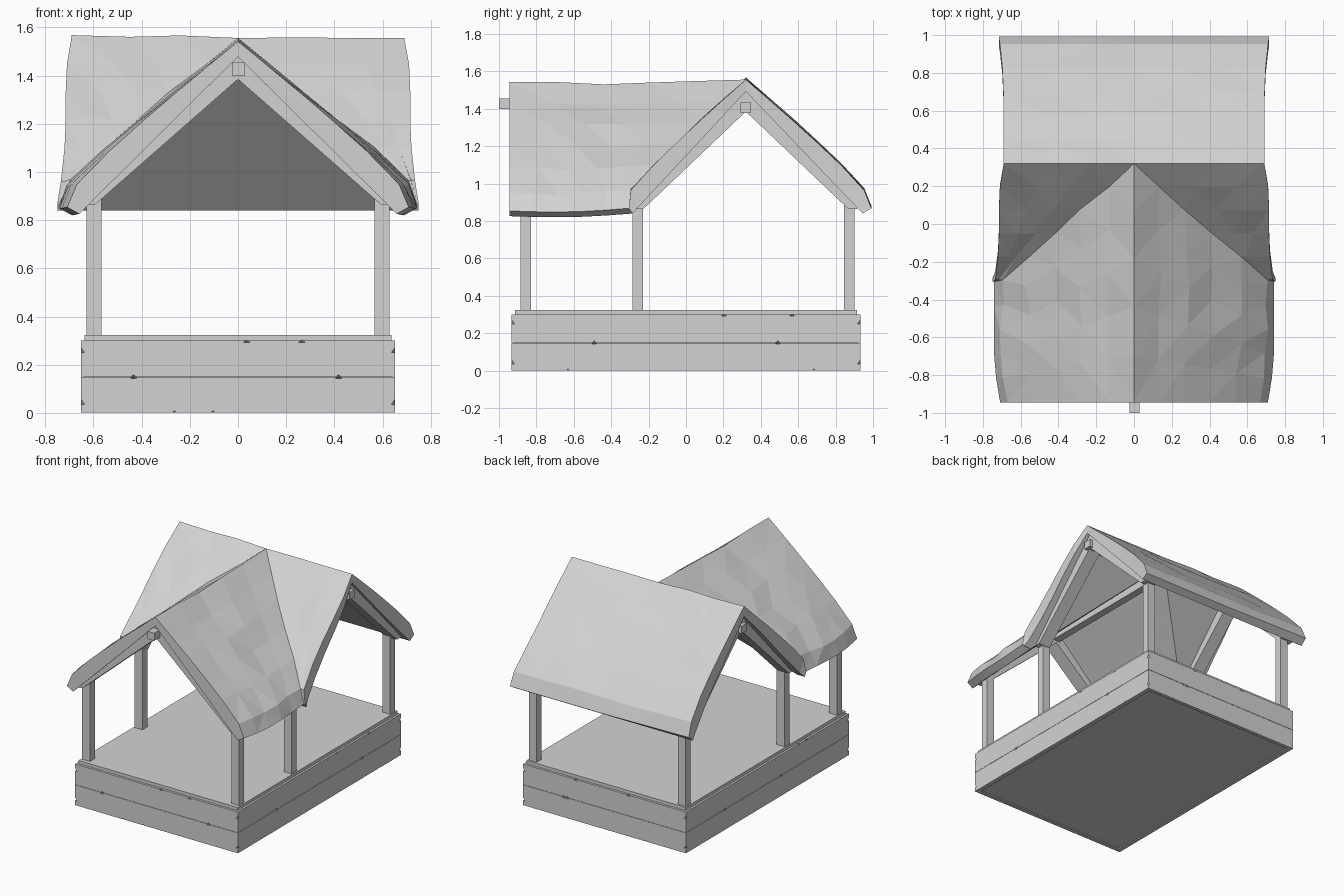
import bpy, bmesh, math, random
from mathutils import Vector

random.seed(4)
if "Cube" in bpy.data.objects:
    bpy.data.objects.remove(bpy.data.objects["Cube"])

grey = bpy.data.materials.new("plain grey")
grey.use_nodes = True
colour = (0.65, 0.65, 0.65, 1)
grey.diffuse_color = colour
grey.node_tree.nodes["Principled BSDF"].inputs["Base Color"].default_value = colour


def finish(name, bm):
    mesh = bpy.data.meshes.new(name)
    bm.to_mesh(mesh)
    bm.free()
    obj = bpy.data.objects.new(name, mesh)
    mesh.materials.append(grey)
    bpy.context.collection.objects.link(obj)
    return obj


def box(name, lo, hi):
    bm = bmesh.new()
    bmesh.ops.create_cube(bm, size=1)
    lo, hi = Vector(lo), Vector(hi)
    size = Vector(abs(c) for c in hi - lo)
    for v in bm.verts:
        v.co = (lo + hi) / 2 + v.co * size
    return finish(name, bm)


def prism(name, profile, place, start, end):
    """Solid from a 2D outline; place(u, z, depth) maps it into space."""
    bm = bmesh.new()
    a, b = ([bm.verts.new(place(u, z, d)) for u, z in profile] for d in (start, end))
    bm.faces.new(a)
    bm.faces.new(b)
    for i in range(len(a)):
        bm.faces.new((a[i - 1], a[i], b[i], b[i - 1]))
    bmesh.ops.recalc_face_normals(bm, faces=bm.faces)
    return finish(name, bm)


# Small wedge cutters for chips along the plank seams and corners
bm = bmesh.new()


def chip(pos, size):
    out = bmesh.ops.create_cone(bm, cap_ends=True, segments=4, radius1=size,
                                radius2=size * 0.3, depth=size)
    for v in out["verts"]:
        v.co = v.co + Vector(pos)


for s in (-1, 1):
    for z in (0.0, 0.15, 0.3):
        for k in range(2):
            chip((random.uniform(-0.5, 0.5), s * 0.934, z), 0.016)
            chip((s * 0.654, random.uniform(-0.8, 0.8), z), 0.016)
    for t in (-1, 1):
        for z in (0.045, 0.26):
            chip((s * 0.654, t * 0.934, z), 0.02)
chips = finish("chip_cutter", bm)
chips.hide_render = True
chips.hide_viewport = True

# Base: floor slab and two rows of planks on each side
box("floor", (-0.637, -0.915, 0.01), (0.637, 0.915, 0.323))
for row, (z0, z1) in enumerate(((0.002, 0.149), (0.151, 0.3))):
    for s, side in ((-1, "a"), (1, "b")):
        planks = [
            box(f"end_plank_{side}_{row}", (-0.652, s * 0.905, z0), (0.652, s * 0.932, z1)),
            box(f"side_plank_{side}_{row}", (s * 0.62, -0.905, z0), (s * 0.652, 0.905, z1)),
        ]
        for plank in planks:
            cut = plank.modifiers.new("chips", 'BOOLEAN')
            cut.operation = 'DIFFERENCE'
            cut.object = chips

# Posts
for s, side in ((-1, "right"), (1, "left")):
    for y, spot in ((-0.857, "front"), (-0.257, "middle"), (0.872, "back")):
        box(f"{spot}_{side}_post", (s * 0.597 - 0.031, y - 0.028, 0.31),
            (s * 0.597 + 0.031, y + 0.028, 0.9))

# Rafter pairs under each gable end
half = [(0, 1.5), (0.62, 0.925), (0.62, 0.865), (0.57, 0.865), (0, 1.385)]
outline = half + [(-u, z) for u, z in reversed(half[1:-1])]
prism("front_rafters", outline, lambda u, z, d: (u * 1.04, d, z), -0.935, -0.83)
for s, side in ((-1, "right"), (1, "left")):
    prism(f"{side}_rafters", outline, lambda u, z, d: (d, 0.32 + u * 0.96, z),
          s * 0.57, s * 0.665)

# Ridge beams
box("front_ridge_beam", (-0.025, -1.0, 1.4), (0.03, 0.32, 1.455))
box("cross_ridge_beam", (-0.69, 0.292, 1.378), (0.69, 0.348, 1.433))

# Roof: a draped upper sheet and a flat underside, each made of slope patches
bm = bmesh.new()


def patch(rows):
    grid = [[bm.verts.new(p) for p in row] for row in rows]
    for r0, r1 in zip(grid, grid[1:]):
        for j in range(len(r0) - 1):
            bm.faces.new((r0[j], r0[j + 1], r1[j + 1], r1[j]))


def valley(a):
    return 0.32 - min(0.88 * a, 0.625)


def front_point(s, a, z, t):
    narrow = 1 - 0.045 * max(0, 1 - 2 * t) ** 2
    return (s * a * narrow, -0.945 + (valley(a) + 0.945) * t,
            z - 0.014 * (1 - t) - 0.012 * math.sin(math.pi * t))


def sheet(run, height):
    """Front gable up to its valleys, then the two cross-gable slopes."""
    levels = list(zip(run, height, front_ends, back_ends))
    for s in (-1, 1):
        patch([[front_point(s, a, z, j / 5) for j in range(6)] for a, z, f, b in levels])
        patch([[(s * (a + (f - a) * j / 3), valley(a), z) for j in range(4)]
               for a, z, f, b in levels])
    patch([[(b * j / 3, 0.32 + 0.905 * a, z) for j in range(-3, 4)]
           for a, z, f, b in levels])


front_ends = [0.69, 0.71, 0.715, 0.715, 0.72, 0.735, 0.75]
back_ends = [0.69, 0.692, 0.692, 0.692, 0.697, 0.71, 0.716]
upper_run = [0, 0.14, 0.28, 0.42, 0.56, 0.7, 0.742]
sheet(upper_run, [1.556, 1.446, 1.335, 1.22, 1.1, 0.963, 0.868])
upper = set(bm.verts)
lower_run = [a * 0.93 for a in upper_run]
sheet(lower_run, [1.492 - 0.945 * a for a in lower_run])
bmesh.ops.remove_doubles(bm, verts=bm.verts, dist=0.0005)

# Uneven, hand-shaped upper surface with a slightly raised ridge end
for v in bm.verts:
    if v in upper:
        if not v.is_boundary:
            v.co.z += random.uniform(-0.007, 0.007)
            if abs(v.co.x) > 0.01:
                v.co.x += random.uniform(-0.012, 0.012)
        if v.co.y > 0.3:
            v.co.z += 0.012 * max(0, -v.co.x / 0.7)

# Close the rim between the two sheets
bmesh.ops.bridge_loops(bm, edges=[e for e in bm.edges if e.is_boundary])
bmesh.ops.triangulate(bm, faces=bm.faces, quad_method='SHORT_EDGE')
bmesh.ops.recalc_face_normals(bm, faces=bm.faces)
finish("roof", bm)
